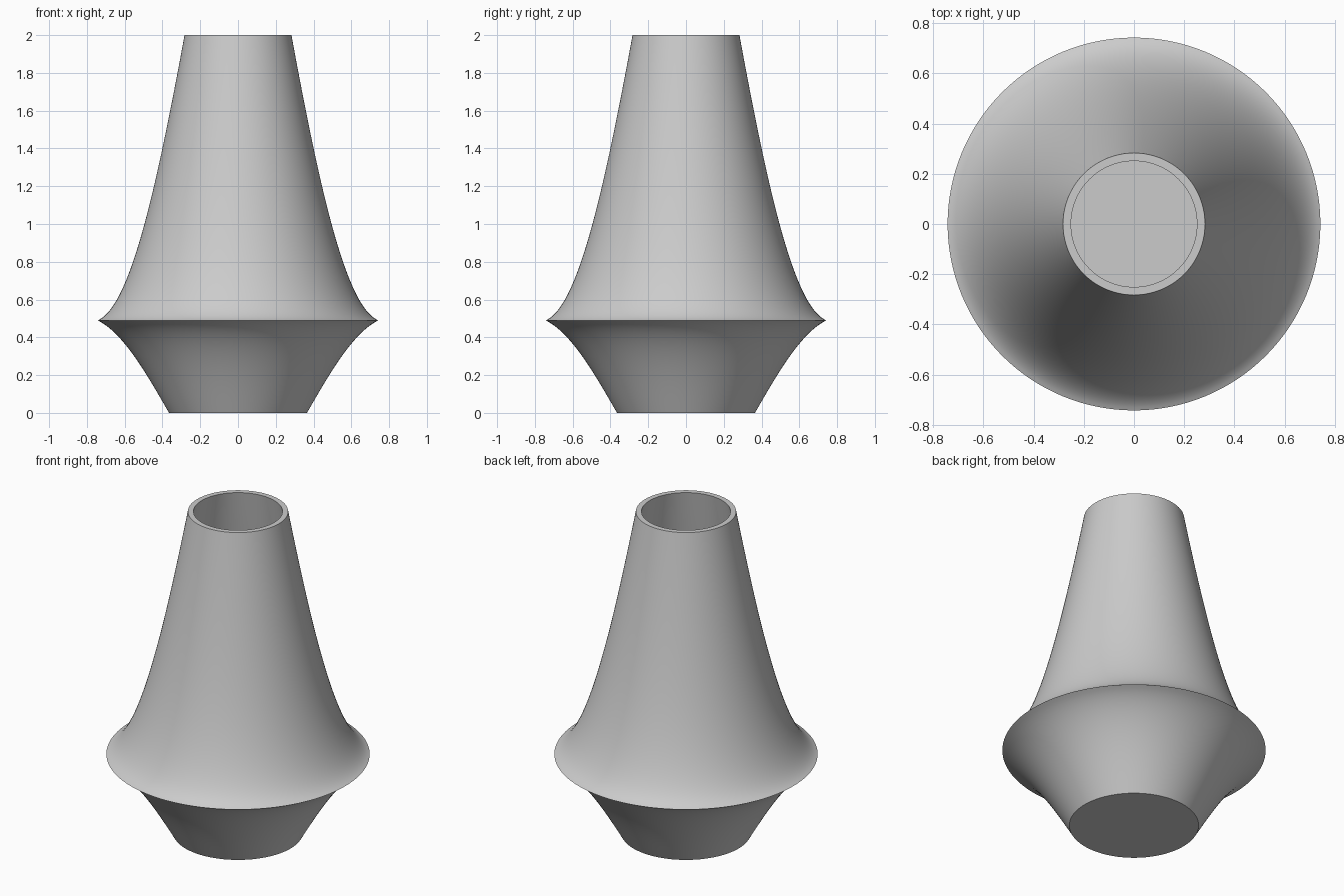
import bpy
import bmesh
import math
from mathutils import Vector
from mathutils.geometry import interpolate_bezier

old = bpy.data.objects.get("Cube")
if old:
    bpy.data.objects.remove(old, do_unlink=True)

SIDES = 128
WALL = 0.032

# One plain grey material
grey = bpy.data.materials.new("plain_grey")
grey.use_nodes = True
colour = (0.6, 0.6, 0.6, 1)
grey.diffuse_color = colour
grey.node_tree.nodes["Principled BSDF"].inputs["Base Color"].default_value = colour


def curve(points, count):
    """Sample a Bezier in the XZ half plane."""
    return interpolate_bezier(*[Vector((r, 0, z)) for r, z in points], count)


# Outer profile: flared foot up to the sharp brim, then the sweeping neck
foot = curve([(0.365, 0), (0.47, 0.18), (0.6, 0.42), (0.743, 0.49)], 20)
neck = curve([(0.743, 0.49), (0.57, 0.56), (0.43, 1.2), (0.283, 2)], 40)
outer = foot + neck[1:]

# Inner profile follows the outside at the wall thickness, down to a flat floor
inner = [Vector((p.x - WALL, 0, p.z)) for p in reversed(outer) if p.z > 0.05]
floor_z = inner[-1].z
profile = [Vector((0, 0, 0))] + outer + inner + [Vector((0, 0, floor_z))]

# Revolve the profile into the closed vessel
bm = bmesh.new()
verts = [bm.verts.new(p) for p in profile]
edges = [bm.edges.new(pair) for pair in zip(verts, verts[1:])]
bmesh.ops.spin(bm, geom=verts + edges, cent=(0, 0, 0), axis=(0, 0, 1),
               angle=math.tau, steps=SIDES, use_merge=True)
bmesh.ops.remove_doubles(bm, verts=bm.verts[:], dist=0.0001)
bmesh.ops.recalc_face_normals(bm, faces=bm.faces[:])
mesh = bpy.data.meshes.new("flared_vase")
bm.to_mesh(mesh)
bm.free()
mesh.materials.append(grey)

vase = bpy.data.objects.new("flared_vase", mesh)
bpy.context.collection.objects.link(vase)
bpy.ops.object.select_all(action="DESELECT")
vase.select_set(True)
bpy.context.view_layer.objects.active = vase
bpy.ops.object.shade_smooth_by_angle(angle=math.radians(30))
